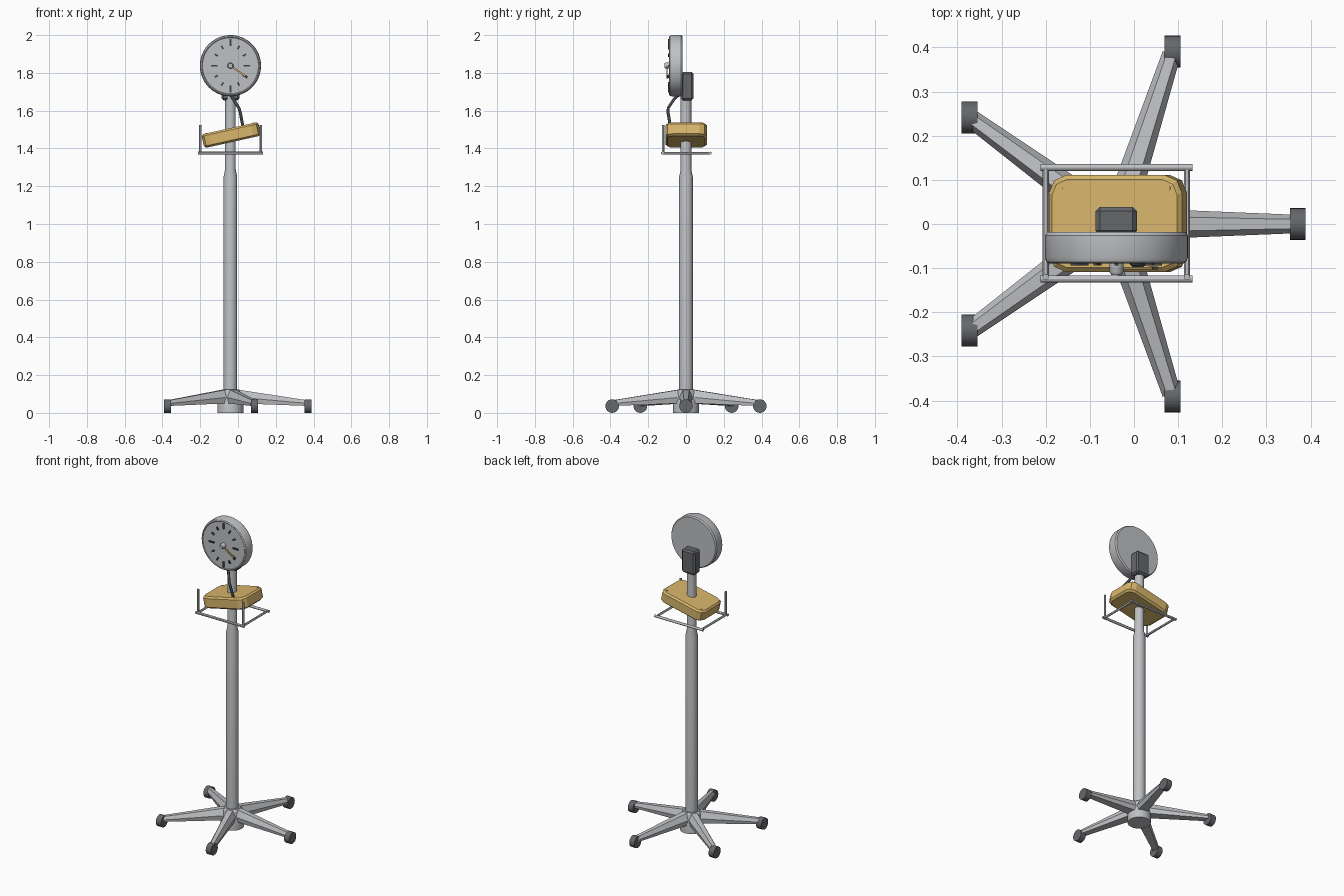
import bpy, bmesh, math
from mathutils import Vector, Matrix

if "Cube" in bpy.data.objects:
    bpy.data.objects.remove(bpy.data.objects["Cube"])

AX = -0.04   # column axis in x
DIAL_Z = 1.838


def material(name, r, g, b):
    m = bpy.data.materials.new(name)
    m.use_nodes = True
    m.diffuse_color = (r, g, b, 1)
    bsdf = next(n for n in m.node_tree.nodes if n.type == 'BSDF_PRINCIPLED')
    bsdf.inputs["Base Color"].default_value = (r, g, b, 1)
    return m


LIGHT = material("light grey", 0.52, 0.53, 0.55)
DARK = material("dark grey", 0.13, 0.135, 0.145)
GOLD = material("gold", 0.69, 0.47, 0.15)
BLACK = material("charcoal", 0.055, 0.06, 0.07)


def finish(name, bm, mat, matrix=None, smooth=True):
    if matrix:
        bm.transform(matrix)
    bmesh.ops.recalc_face_normals(bm, faces=bm.faces)
    mesh = bpy.data.meshes.new(name)
    bm.to_mesh(mesh)
    bm.free()
    mesh.materials.append(mat)
    ob = bpy.data.objects.new(name, mesh)
    bpy.context.collection.objects.link(ob)
    if smooth:
        bpy.ops.object.select_all(action='DESELECT')
        ob.select_set(True)
        bpy.context.view_layer.objects.active = ob
        bpy.ops.object.shade_smooth_by_angle(angle=math.radians(30))
    return ob


def loft(name, rings, mat, matrix=None, smooth=True):
    """Skin closed rings of points and cap both ends."""
    bm = bmesh.new()
    loops = [[bm.verts.new(p) for p in ring] for ring in rings]
    n = len(loops[0])
    for a, b in zip(loops, loops[1:]):
        for i in range(n):
            j = (i + 1) % n
            bm.faces.new((a[i], a[j], b[j], b[i]))
    bm.faces.new(loops[0])
    bm.faces.new(loops[-1])
    return finish(name, bm, mat, matrix, smooth)


def turned(name, profile, mat, matrix, sides=32):
    """Revolve (radius, height) pairs about local z."""
    angles = [math.tau * i / sides for i in range(sides)]
    rings = [[(r * math.cos(a), r * math.sin(a), h) for a in angles] for r, h in profile]
    return loft(name, rings, mat, matrix)


def rod(name, start, end, radius, mat, sides=12):
    a, b = Vector(start), Vector(end)
    rot = (b - a).to_track_quat('Z', 'Y').to_matrix().to_4x4()
    return turned(name, [(radius, 0), (radius, (b - a).length)], mat,
                  Matrix.Translation(a) @ rot, sides)


def box(name, size, mat, matrix, bevel=0):
    bm = bmesh.new()
    bmesh.ops.create_cube(bm, size=1, matrix=Matrix.Diagonal((*size, 1)))
    if bevel:
        bmesh.ops.bevel(bm, geom=bm.edges[:], offset=bevel, segments=1, affect='EDGES')
    return finish(name, bm, mat, matrix, smooth=False)


def move(x, y, z):
    return Matrix.Translation((x, y, z))


# Column and floor hub
turned("column", [(0.036, 0.04), (0.036, 1.25), (0.028, 1.29), (0.028, 1.72)],
       LIGHT, move(AX, 0, 0))
turned("base_hub", [(0.068, 0), (0.068, 0.06), (0.055, 0.115), (0.045, 0.125)],
       LIGHT, move(AX, 0, 0))


# Five tapered legs with end feet
def leg_section(x, half, low, high):
    mid = low + (high - low) * 0.45
    return [(x, y, z) for y, z in ((-half * 0.85, low), (-half, mid), (-half * 0.5, high),
                                   (half * 0.5, high), (half, mid), (half * 0.85, low))]


for i in range(5):
    turn = math.radians(72 * i)
    loft(f"leg_{i + 1}", [leg_section(0.02, 0.036, 0.05, 0.125),
                          leg_section(0.06, 0.035, 0.05, 0.12),
                          leg_section(0.405, 0.021, 0.037, 0.067)],
         LIGHT, move(AX, 0, 0) @ Matrix.Rotation(turn, 4, 'Z'), smooth=False)
    x, y = AX + 0.411 * math.cos(turn), 0.411 * math.sin(turn)
    rod(f"foot_{i + 1}", (x - 0.018, y, 0.036), (x + 0.018, y, 0.036), 0.036, DARK, 24)

# Wire cradle: frame of four bars and two front posts
for side, y in (("front", -0.125), ("back", 0.128)):
    rod(f"cradle_{side}_bar", (-0.212, y, 1.375), (0.132, y, 1.375), 0.008, LIGHT)
for side, x in (("right", -0.2), ("left", 0.12)):
    rod(f"cradle_{side}_bar", (x, -0.125, 1.375), (x, 0.128, 1.375), 0.007, LIGHT)
    rod(f"cradle_{side}_post", (x, -0.12, 1.372), (x, -0.12, 1.525), 0.007, LIGHT)


# Tilted case with rounded corners
def case_ring(w, d, c, z):
    quarter = [(w, d - c), (w - c * 0.3, d - c * 0.3), (w - c, d)]
    pts = []
    for sx, sy in ((1, 1), (-1, 1), (-1, -1), (1, -1)):
        corner = quarter if sx * sy > 0 else quarter[::-1]
        pts += [(sx * x, sy * y, z) for x, y in corner]
    return pts


tilt = move(-0.036, 0.001, 1.471) @ Matrix.Rotation(math.radians(-12.5), 4, 'Y')
loft("case", [case_ring(0.142, 0.098, 0.035, -0.037), case_ring(0.154, 0.11, 0.04, -0.027),
              case_ring(0.154, 0.11, 0.04, 0.027), case_ring(0.145, 0.1, 0.035, 0.037)],
     GOLD, tilt, smooth=False)
for x in (-0.125, 0.125):
    turned("case_screw", [(0.005, 0.035), (0.005, 0.039)], GOLD, tilt @ move(x, 0.08, 0), 10)

# Bracket holding the dial on the column
box("dial_bracket", (0.094, 0.064, 0.15), DARK, move(AX, 0.007, 1.73), 0.01)

# Dial housing, facing the front
face_front = move(AX, 0, DIAL_Z) @ Matrix.Rotation(math.radians(90), 4, 'X')
turned("dial_housing", [(0.156, 0.018), (0.162, 0.026), (0.162, 0.076), (0.158, 0.086),
                        (0.152, 0.09), (0.148, 0.087)], LIGHT, face_front, 64)

# Hour marks on an oval, longer at the quarters
for i in range(12):
    a = math.radians(30 * i)
    quarter = i % 3 == 0
    px, pz = 0.086 * math.sin(a), (0.123 if quarter else 0.112) * math.cos(a)
    box(f"dial_mark_{i + 1}", (0.009, 0.008, 0.036 if quarter else 0.02), BLACK,
        move(AX + px, -0.09, DIAL_Z + pz) @ Matrix.Rotation(a, 4, 'Y'))

# Hub and pointer
turned("dial_hub", [(0.016, 0.085), (0.016, 0.108), (0.012, 0.115)], LIGHT, face_front, 20)
point = Matrix.Rotation(math.radians(35), 4, 'Y')
box("pointer", (0.1, 0.006, 0.009), GOLD, move(AX, -0.1, DIAL_Z) @ point @ move(0.058, 0, 0))
box("pointer_tip", (0.014, 0.007, 0.013), BLACK, move(AX, -0.1, DIAL_Z) @ point @ move(0.102, 0, 0))

# Cable from the bracket to the case
cable = [(AX, -0.03, 1.69), (-0.027, -0.06, 1.665), (0.004, -0.094, 1.615),
         (0.012, -0.095, 1.59), (0.029, -0.08, 1.5)]
curve = bpy.data.curves.new("cable", 'CURVE')
curve.dimensions = '3D'
curve.bevel_depth = 0.008
curve.bevel_resolution = 2
curve.use_fill_caps = True
spline = curve.splines.new('POLY')
spline.points.add(len(cable) - 1)
for p, co in zip(spline.points, cable):
    p.co = (*co, 1)
curve.materials.append(BLACK)
bpy.context.collection.objects.link(bpy.data.objects.new("cable", curve))
